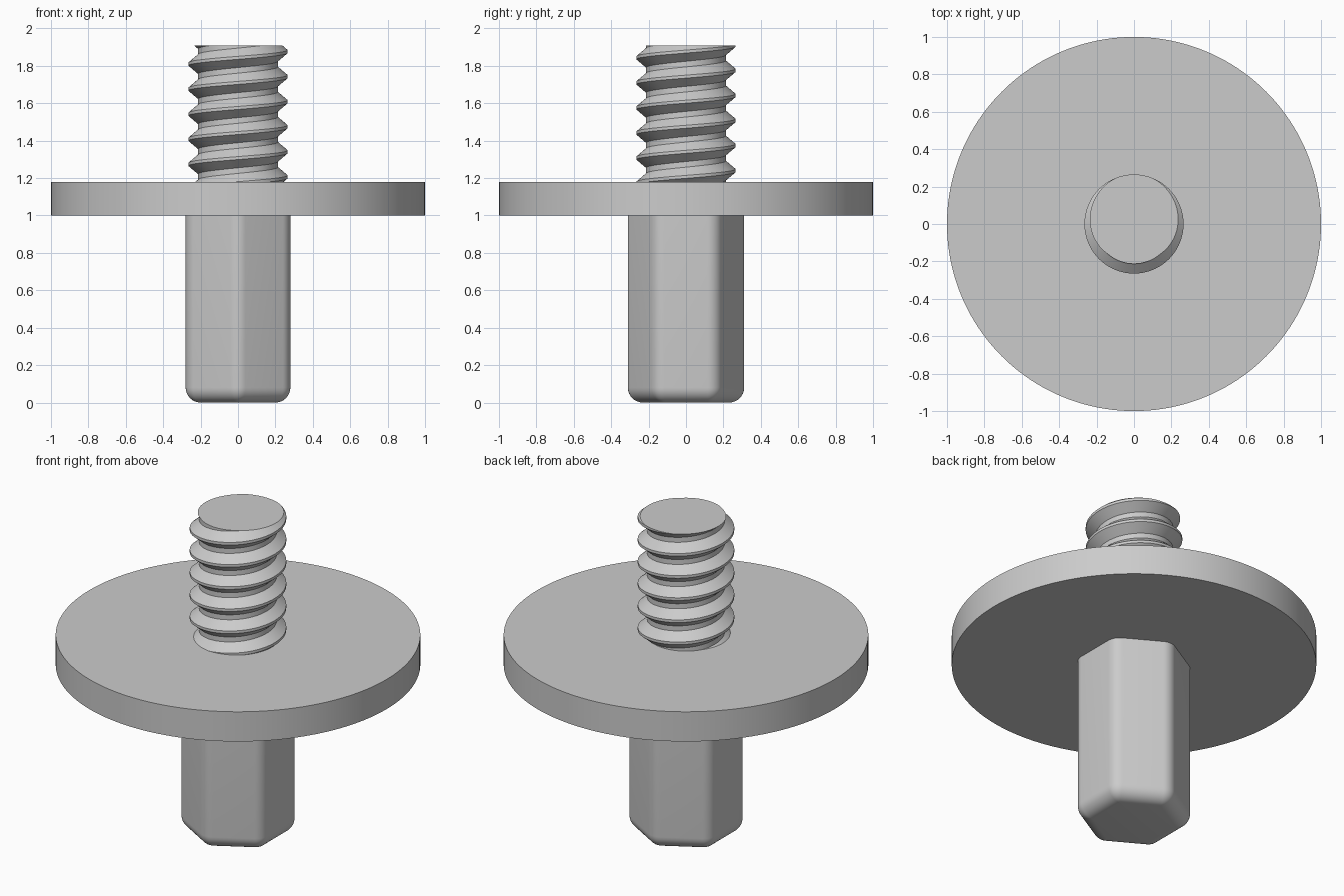
import bpy, bmesh
from math import sin, cos, pi, radians, sqrt

cube = bpy.data.objects.get("Cube")
if cube:
    bpy.data.objects.remove(cube, do_unlink=True)

# One plain grey metal for the whole part
metal = bpy.data.materials.new("grey_metal")
metal.use_nodes = True
metal.diffuse_color = (0.6, 0.6, 0.6, 1)
metal.node_tree.nodes["Principled BSDF"].inputs["Base Color"].default_value = (0.6, 0.6, 0.6, 1)


def finish(bm, name):
    """Clean the mesh, make an object of it and smooth its shallow edges."""
    bmesh.ops.recalc_face_normals(bm, faces=bm.faces)
    mesh = bpy.data.meshes.new(name)
    bm.to_mesh(mesh)
    bm.free()
    mesh.materials.append(metal)
    obj = bpy.data.objects.new(name, mesh)
    bpy.context.collection.objects.link(obj)
    bpy.ops.object.select_all(action='DESELECT')
    obj.select_set(True)
    bpy.context.view_layer.objects.active = obj
    bpy.ops.object.shade_smooth_by_angle(angle=radians(30))
    return obj


def skin(bm, rows, closed):
    """Join successive rows of points with quads."""
    grid = [[bm.verts.new(p) for p in row] for row in rows]
    for a, b in zip(grid, grid[1:]):
        n = len(a)
        for i in range(n if closed else n - 1):
            j = (i + 1) % n
            bm.faces.new((a[i], a[j], b[j], b[i]))
    return grid


# Round flange
FLANGE_BOTTOM, FLANGE_TOP = 1.0, 1.18
bm = bmesh.new()
disc = [[(cos(2 * pi * i / 160), sin(2 * pi * i / 160), z) for i in range(160)]
        for z in (FLANGE_BOTTOM, FLANGE_TOP)]
for ring in skin(bm, disc, True):
    bm.faces.new(ring)
finish(bm, "flange")

# Hexagonal shank: a sharp hexagon core swept by a ball for even fillets
FLAT, FILLET, STEPS = 0.28, 0.08, 8
core = (FLAT - FILLET) * 2 / sqrt(3)


def hex_ring(radius, z):
    points = []
    for k in range(6):
        mid = pi / 2 + k * pi / 3
        for s in range(STEPS + 1):
            a = mid + (s / STEPS - 0.5) * pi / 3
            points.append((core * cos(mid) + radius * cos(a),
                           core * sin(mid) + radius * sin(a), z))
    return points


bm = bmesh.new()
rings = [hex_ring(FILLET * sin(t * pi / 2 / STEPS), FILLET * (1 - cos(t * pi / 2 / STEPS)))
         for t in range(STEPS + 1)]
rings.append(hex_ring(FILLET, FLANGE_BOTTOM))
grid = skin(bm, rings, True)
bm.faces.new(grid[0])
bm.faces.new(grid[-1])
bmesh.ops.remove_doubles(bm, verts=bm.verts, dist=1e-5)
finish(bm, "hex_shank")

# Threaded stud: a right-hand helical profile, trimmed flat at both ends
TOP, PITCH, TURNS, SIDES = 1.91, 0.134, 9, 72
CREST, ROOT = 0.265, 0.213
profile = [(CREST, -0.008), (CREST, 0.008), (ROOT, 0.052),
           (ROOT, PITCH - 0.052), (CREST, PITCH - 0.008)]
rows = []
for i in range(TURNS * SIDES + 1):
    turn = i / SIDES
    a = pi / 2 + 2 * pi * turn
    z0 = TOP + (turn - TURNS + 2) * PITCH
    rows.append([(r * cos(a), r * sin(a), z0 + dz) for r, dz in profile])
bm = bmesh.new()
skin(bm, rows, False)
bmesh.ops.remove_doubles(bm, verts=bm.verts, dist=1e-4)
for height, up in ((TOP, 1), (FLANGE_TOP - 0.02, -1)):
    cut = bmesh.ops.bisect_plane(
        bm, geom=bm.verts[:] + bm.edges[:] + bm.faces[:], dist=1e-6,
        plane_co=(0, 0, height), plane_no=(0, 0, up), clear_outer=True)
    rim = [e for e in cut["geom_cut"] if isinstance(e, bmesh.types.BMEdge)]
    bmesh.ops.edgeloop_fill(bm, edges=rim)
finish(bm, "threaded_stud")
